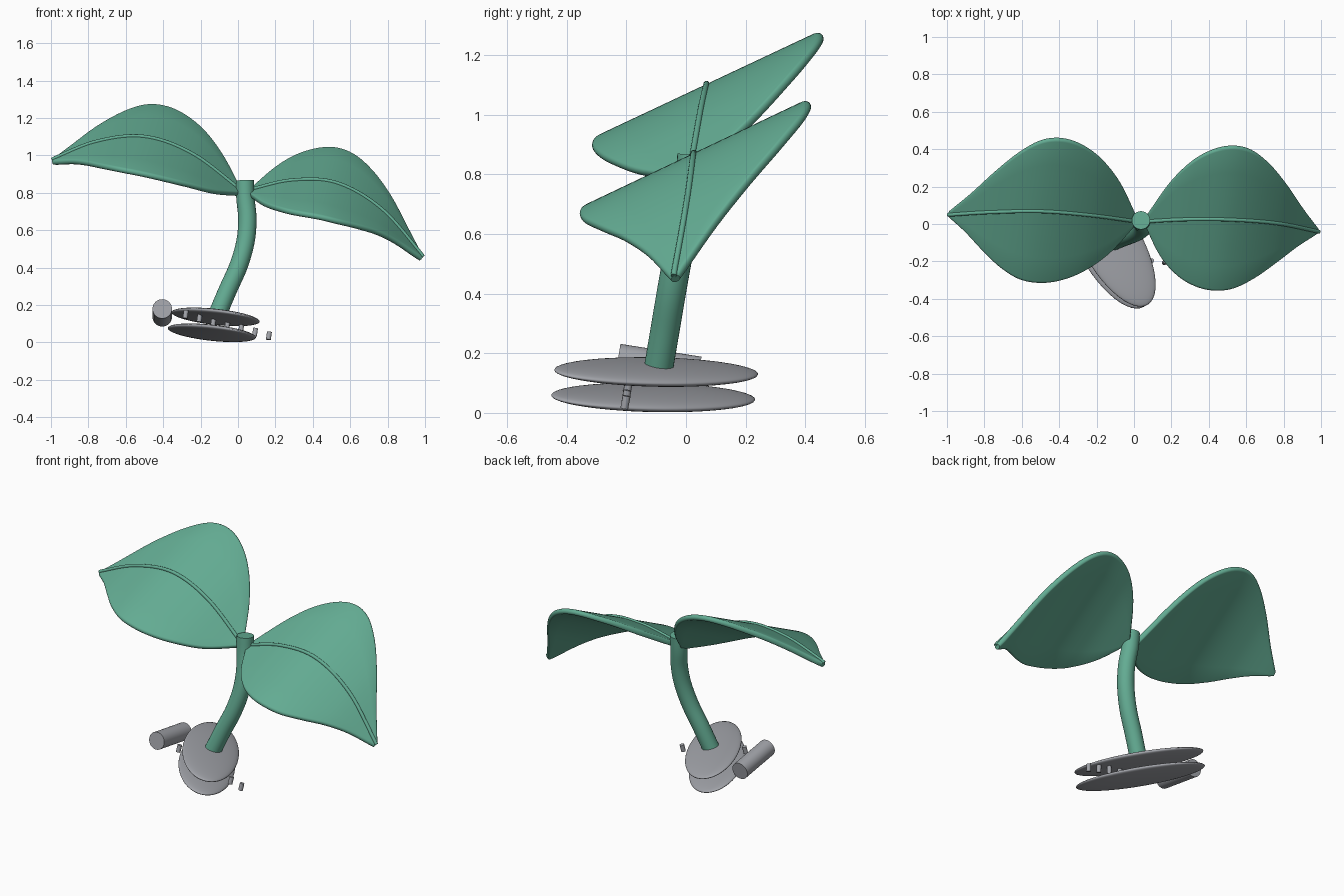
import bpy, bmesh, math
from mathutils import Vector, Matrix

if "Cube" in bpy.data.objects:
    bpy.data.objects.remove(bpy.data.objects["Cube"])


def material(name, rgb):
    m = bpy.data.materials.new(name)
    m.diffuse_color = (*rgb, 1)
    m.use_nodes = True
    m.node_tree.nodes["Principled BSDF"].inputs["Base Color"].default_value = m.diffuse_color
    return m


GREEN = material("leaf green", (0.125, 0.41, 0.29))
GREY = material("stone grey", (0.36, 0.37, 0.40))


def finish(bm, name, mat, angle=40):
    bmesh.ops.recalc_face_normals(bm, faces=bm.faces)
    me = bpy.data.meshes.new(name)
    bm.to_mesh(me)
    bm.free()
    ob = bpy.data.objects.new(name, me)
    bpy.context.collection.objects.link(ob)
    me.materials.append(mat)
    bpy.ops.object.select_all(action='DESELECT')
    ob.select_set(True)
    bpy.context.view_layer.objects.active = ob
    bpy.ops.object.shade_smooth_by_angle(angle=math.radians(angle))
    return ob


def loft(rings, name, mat):
    bm = bmesh.new()
    vs = [[bm.verts.new(p) for p in r] for r in rings]
    n = len(vs[0])
    for a, b in zip(vs, vs[1:]):
        for i in range(n):
            bm.faces.new((a[i], a[(i + 1) % n], b[(i + 1) % n], b[i]))
    bm.faces.new(vs[0])
    bm.faces.new(vs[-1])
    return finish(bm, name, mat)


def spline(pts, s):
    """Smooth curve through evenly weighted points, s in 0..1."""
    pts = [Vector(p) for p in pts]
    pts = [2 * pts[0] - pts[1]] + pts + [2 * pts[-1] - pts[-2]]
    x = s * (len(pts) - 3)
    i = min(int(x), len(pts) - 4)
    t = x - i
    a, b, c, d = pts[i:i + 4]
    return 0.5 * (2 * b + (c - a) * t + (2 * a - 5 * b + 4 * c - d) * t * t
                  + (3 * b - a - 3 * c + d) * t ** 3)


def tube(pts, r, name, mat, steps=30, sides=24):
    rings = []
    for k in range(steps + 1):
        s = k / steps
        p = spline(pts, s)
        t = (spline(pts, min(1, s + .01)) - spline(pts, max(0, s - .01))).normalized()
        u = t.cross(Vector((0, 1, 0))).normalized()
        v = t.cross(u)
        rings.append([p + r * (math.cos(a) * u + math.sin(a) * v)
                      for a in (2 * math.pi * j / sides for j in range(sides))])
    return loft(rings, name, mat)


# half width of a leaf from stalk to tip
WIDTH = [(0.02, 0, 0), (0.195, 0, 0), (0.303, 0, 0), (0.367, 0, 0), (0.386, 0, 0),
         (0.368, 0, 0), (0.305, 0, 0), (0.19, 0, 0), (0.095, 0, 0), (0.014, 0, 0)]
WIDTH[1:9] = [(w, 0, 0) for w in (.19, .30, .362, .386, .37, .305, .21, .105)]


def leaf(mid, d, name):
    d = Vector(d)
    th, steps = 0.016, 48
    rings, rib = [], []
    for k in range(steps + 1):
        s = k / steps
        p = spline(mid, s)
        t = spline(mid, min(1, s + .01)) - spline(mid, max(0, s - .01))
        n = t.cross(d).normalized()
        if n.z < 0:
            n = -n
        w = max(spline(WIDTH, s).x, 0.013)
        e = min(th, w)
        dl = d.length
        ring = []
        # flat blade with rounded rim
        for side in (1, -1):
            for j in range(9):
                a = math.pi * (j / 8 - 0.5)
                ring.append(p + side * (d * (w - e / dl + e / dl * math.cos(a))
                                        + n * e * math.sin(a)))
            for j in range(1, 6):
                ring.append(p + side * (d * (w - e / dl) * (1 - j / 3) + n * e))
        rings.append(ring)
        rib.append(p + n * (e + 0.001))
    loft(rings, name, GREEN)
    tube(rib, 0.010, name + "_rib", GREEN, 48, 12)


# leaves with raised centre ribs
leaf([(0.01, 0.02, 0.80), (-0.25, 0.055, 0.995), (-0.5, 0.075, 1.085),
      (-0.75, 0.07, 1.06), (-0.99, 0.055, 0.965)], (0.15, 1, 0.47), "left_leaf")
leaf([(0.06, 0.02, 0.80), (0.29, 0.032, 0.852), (0.525, 0.03, 0.838),
      (0.76, 0.01, 0.70), (0.98, -0.035, 0.45)], (0.13, 1, 0.475), "right_leaf")

# curved stem
tube([(-0.11, -0.092, 0.15), (-0.055, -0.07, 0.28), (0.003, -0.048, 0.41),
      (0.04, -0.025, 0.54), (0.05, -0.005, 0.66), (0.04, 0.012, 0.77),
      (0.037, 0.02, 0.865)], 0.049, "stem", GREEN)


# stacked flat stones
def disc(c, name):
    u, v = Vector((-0.5, 0.867)) * 0.384, Vector((0.867, 0.5)) * 0.158
    sx, sy = -0.22, -0.121
    m = Matrix(((u.x, v.x, 0, c[0]), (u.y, v.y, 0, c[1]),
                (sx * u.x + sy * u.y, sx * v.x + sy * v.y, 0.03, c[2]), (0, 0, 0, 1)))
    bm = bmesh.new()
    bmesh.ops.create_uvsphere(bm, u_segments=48, v_segments=24, radius=1)
    bm.transform(m)
    finish(bm, name, GREY, 180)


disc((-0.12, -0.10, 0.137), "upper_disc")
disc((-0.14, -0.11, 0.052), "lower_disc")


def rod(a, b, r, name):
    a, b = Vector(a), Vector(b)
    bm = bmesh.new()
    bmesh.ops.create_cone(bm, cap_ends=True, segments=32, radius1=r, radius2=r,
                          depth=(b - a).length)
    bm.transform(Matrix.Translation((a + b) / 2)
                 @ (b - a).to_track_quat('Z', 'Y').to_matrix().to_4x4())
    finish(bm, name, GREY)


# side roller and row of small pegs
rod((-0.405, -0.228, 0.18), (-0.405, 0.044, 0.137), 0.052, "side_roller")
for i in range(7):
    c = Vector((-0.28 + 0.0742 * i, -0.185 - 0.003 * i, 0.15 - 0.019 * i))
    h = Vector((0.003, 0.004, 0.021))
    rod(c - h, c + h, 0.013, f"peg_{i + 1}")
